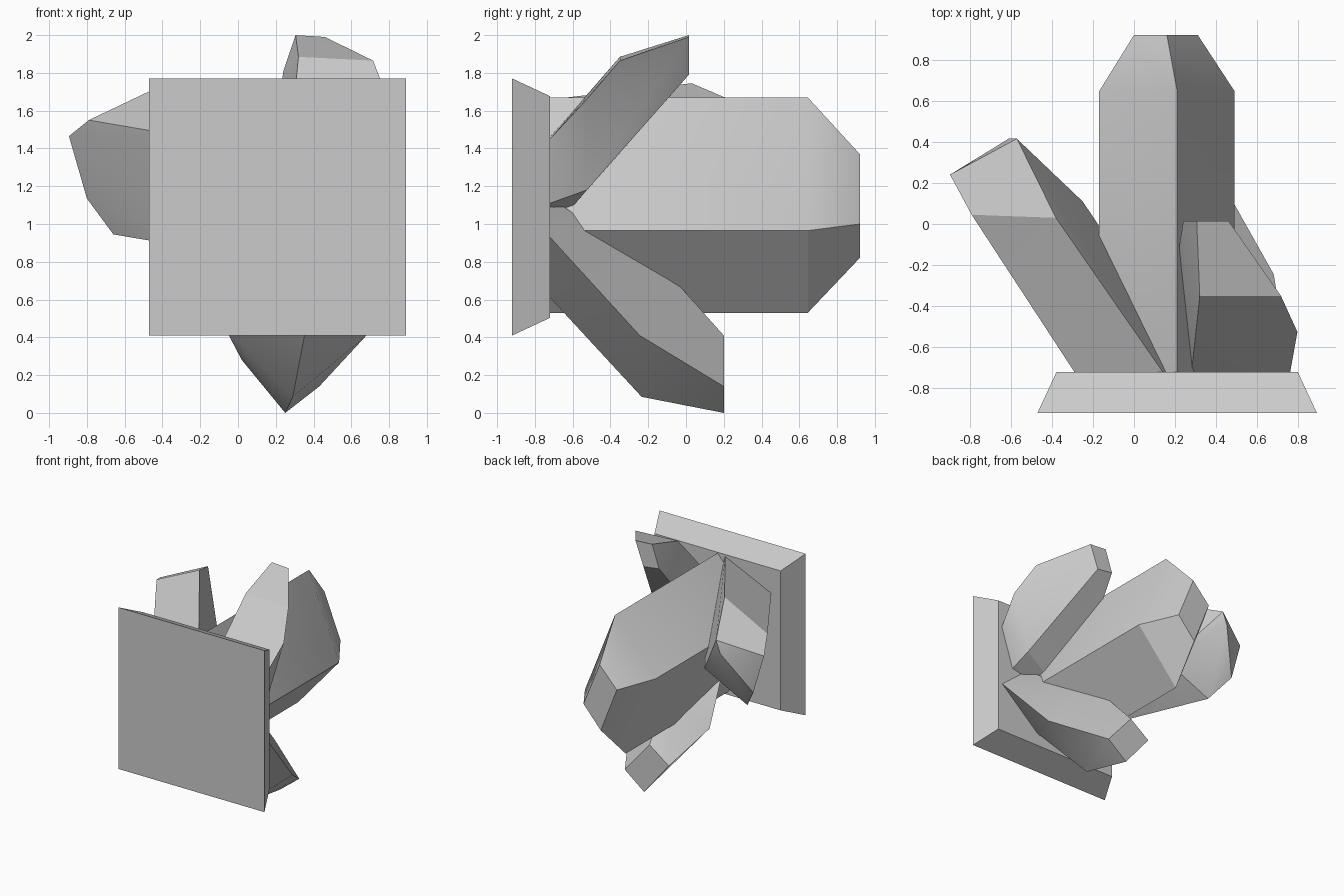
import bpy
import bmesh
import math

cube = bpy.data.objects.get("Cube")
if cube:
    bpy.data.objects.remove(cube, do_unlink=True)

grey = bpy.data.materials.new("pale_grey_stone")
grey.use_nodes = True
colour = (0.6, 0.6, 0.6, 1)
grey.diffuse_color = colour
grey.node_tree.nodes["Principled BSDF"].inputs["Base Color"].default_value = colour


def faceted(name, *rings):
    """Wrap a faceted convex solid around a few corner rings."""
    bm = bmesh.new()
    for ring in rings:
        for corner in ring:
            bm.verts.new(corner)
    hull = bmesh.ops.convex_hull(bm, input=bm.verts)
    spare = {v for v in hull["geom_interior"] + hull["geom_unused"]
             if isinstance(v, bmesh.types.BMVert)}
    bmesh.ops.delete(bm, geom=list(spare), context="VERTS")
    bmesh.ops.dissolve_limit(bm, angle_limit=math.radians(1),
                             verts=bm.verts, edges=bm.edges)
    bmesh.ops.recalc_face_normals(bm, faces=bm.faces)
    mesh = bpy.data.meshes.new(name)
    bm.to_mesh(mesh)
    bm.free()
    mesh.materials.append(grey)
    obj = bpy.data.objects.new(name, mesh)
    bpy.context.collection.objects.link(obj)
    bpy.ops.object.select_all(action="DESELECT")
    obj.select_set(True)
    bpy.context.view_layer.objects.active = obj
    bpy.ops.object.shade_smooth_by_angle(angle=math.radians(30))
    return obj


def at_depth(y, section):
    return [(x, y, z) for x, z in section]


def square(y, half):
    return at_depth(y, [(0.21 + i * half, 1.09 + j * half)
                        for i in (-1, 1) for j in (-1, 1)])


# Bevelled square backing plate
faceted("backing_plate", square(-0.92, 0.68), square(-0.72, 0.587))

# Large central crystal: straight four-sided prism with a cut tip
body = [(0.21, 1.67), (-0.17, 1.235), (0.11, 0.53), (0.49, 0.965)]
tip = [(0.16, 1.37), (0, 1.2), (0.15, 0.82), (0.31, 1.0)]
faceted("central_crystal", at_depth(-0.73, body), at_depth(0.645, body),
        at_depth(0.92, tip))

# Side crystal leaning to the right
faceted("right_crystal",
        at_depth(-0.72, [(0.14, 1.66), (-0.29, 1.465), (-0.16, 0.86), (0.31, 1.05)]),
        [(-0.38, 0.03, 1.745), (-0.79, 0.045, 1.55),
         (-0.66, 0.125, 0.945), (-0.25, 0.11, 1.14)],
        [(-0.57, 0.415, 1.58), (-0.895, 0.24, 1.465),
         (-0.8, 0.247, 1.135), (-0.61, 0.415, 1.475)])

# Upper crystal leaning upwards
faceted("upper_crystal",
        at_depth(-0.72, [(0.28, 1.46), (0.76, 1.45), (0.65, 1.11), (0.56, 1.09), (0.28, 1.08)]),
        [(0.32, -0.35, 1.885), (0.715, -0.35, 1.865), (0.795, -0.525, 1.66),
         (0.65, -0.525, 1.18), (0.26, -0.65, 1.035), (0.22, -0.11, 1.65)],
        at_depth(0.015, [(0.305, 2.0), (0.46, 1.99), (0.386, 1.79), (0.24, 1.81)]))

# Lower crystal leaning downwards
faceted("lower_crystal",
        at_depth(-0.72, [(0.5, 1.14), (0.756, 0.93), (0.39, 0.61), (0.1, 0.95)]),
        [(0.23, -0.05, 0.69), (0.68, -0.245, 0.41),
         (0.29, -0.235, 0.085), (-0.08, -0.2, 0.47)],
        at_depth(0.2, [(0.2, 0.41), (0.43, 0.14), (0.25, 0.0), (0.02, 0.28)]))
